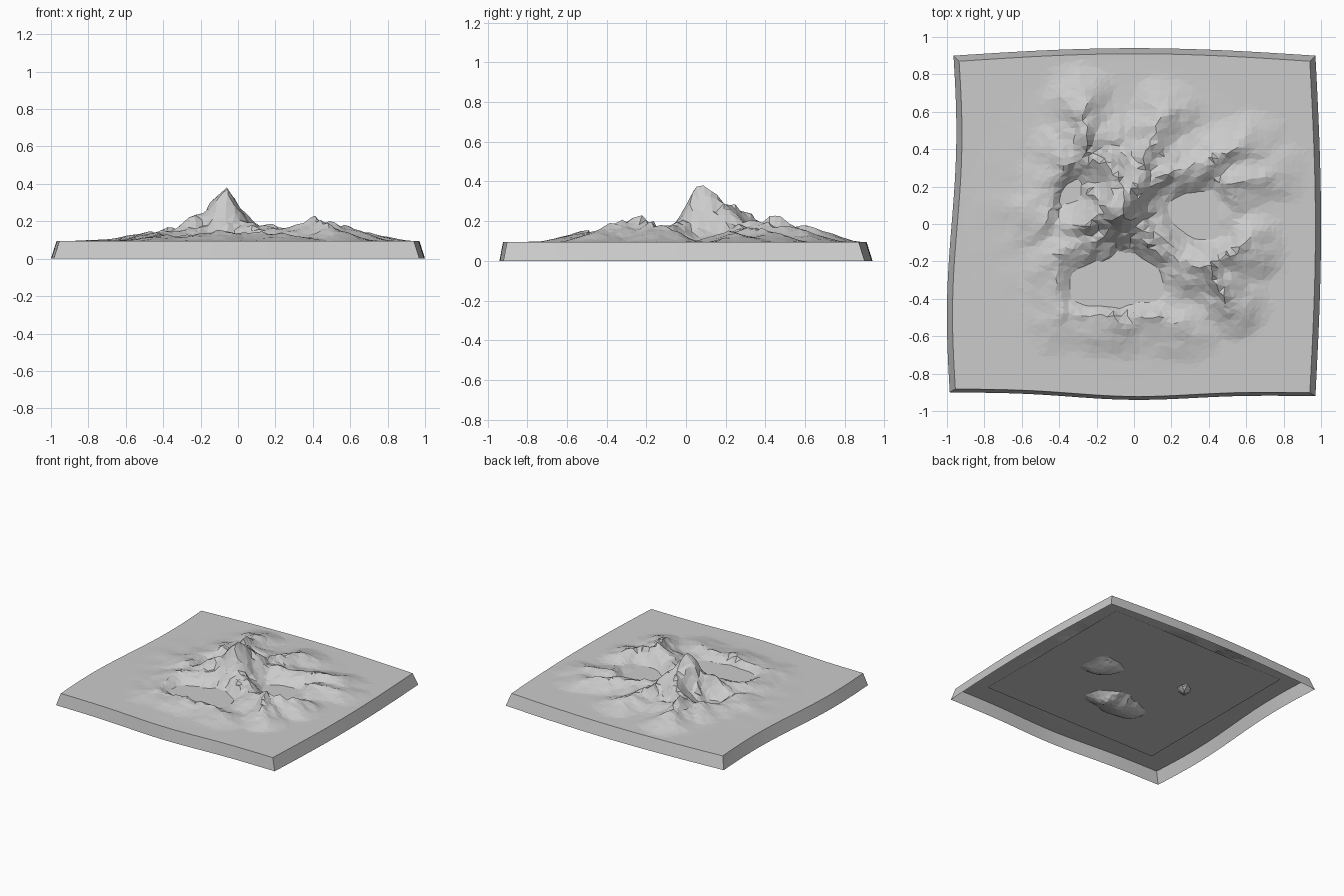
import bpy
import bmesh
import math
import random
from mathutils import Vector, noise

if "Cube" in bpy.data.objects:
    bpy.data.objects.remove(bpy.data.objects["Cube"], do_unlink=True)

random.seed(4)
CELLS = 56
BASE_Z = 0.095
HUNDREDTH = 0.01
CENTRE = Vector((-0.05, 0.02))

# One stone grey for everything
stone = bpy.data.materials.new("stone_grey")
stone.use_nodes = True
grey = (0.6, 0.6, 0.6, 1)
stone.diffuse_color = grey
stone.node_tree.nodes["Principled BSDF"].inputs["Base Color"].default_value = grey


def make_object(name, bm):
    mesh = bpy.data.meshes.new(name)
    bm.to_mesh(mesh)
    bm.free()
    mesh.materials.append(stone)
    obj = bpy.data.objects.new(name, mesh)
    bpy.context.collection.objects.link(obj)


def lerp(a, b, t):
    return a + (b - a) * t


def slab_point(u, v, inset):
    """Point on the slab, whose four sides are gently bowed or waved."""
    bow_u, bow_v = math.sin(math.pi * u), math.sin(math.pi * v)
    wave_v = math.sin(math.tau * v)
    left = lerp(-0.985, -0.965, v) - 0.02 * wave_v + inset
    right = 0.97 + 0.03 * bow_v - inset
    front = lerp(-0.9, -0.92, u) - 0.03 * bow_u ** 4 + inset * 0.6
    back = 0.9 + 0.04 * bow_u - inset
    return Vector((lerp(left, right, u), lerp(front, back, v)))


# Ridge crests in hundredths: x, y of the high end, x, y of the low end, height
ridges = {
    "summit": (-8, 8, -4, 20, 29),
    "summit_spur": (-12, 9, -24, 2, 18),
    "back_saddle": (-4, 20, -18, 36, 18),
    "back_peak": (-24, 40, -28, 62, 12),
    "back_ridge": (2, 26, 14, 55, 10),
    "back_left_ridge": (14, 25, 58, 40, 8),
    "left_ridge": (50, 20, 70, 26, 6),
    "saddle": (5, -2, 24, -20, 10),
    "left_peak": (41, -23, 48, -38, 12),
    "left_peak_spur": (40, -22, 26, -20, 11),
    "left_flank": (42, -22, 57, -12, 11),
    "front_arc": (-7, -50, -28, -47, 6),
    "front_spur": (0, -47, 26, -53, 5),
    "right_saddle": (-16, -4, -40, -17, 8),
    "right_arc": (-42, -17, -38, -48, 5),
    "back_right_arc": (-37, 36, -47, 2, 6),
}

# Hollows in hundredths: centre and radius
hollows = [(-16, -31, 16), (6, -28, 11), (-33, 14, 11), (-12, 40, 6), (31, 6, 13)]


def ridge_height(p, x1, y1, x2, y2, height):
    """Height of one ridge, steeper on the side that faces the centre."""
    start = Vector((x1, y1)) * HUNDREDTH
    span = Vector((x2, y2)) * HUNDREDTH - start
    t = min(1, max(0, (p - start).dot(span) / span.length_squared))
    foot = start + span * t
    d = (p - foot).length
    ring = (foot - CENTRE).length
    outward = ((p - CENTRE).length - ring) / max(d, HUNDREDTH)
    reach = (0.13 + 0.3 * height * HUNDREDTH) * (1 + min(0.6, ring) * outward)
    return height * HUNDREDTH * lerp(1, 0.7, t) * max(0, 1 - d / reach) ** 1.2


def terrain_height(p):
    # Warp the position so that crests wander
    cell = Vector((p.x, p.y, 0)) * 7
    q = p + 0.025 * noise.noise_vector(cell).xy
    h = max(ridge_height(q, *ridge) for ridge in ridges.values())
    # Radial gullies on the outer skirt
    out = p - CENTRE
    r = out.length
    spoke = out.normalized() * 4
    gully = noise.noise(Vector((spoke.x, spoke.y, r * 3)))
    h += 0.035 * max(0, 1 - r / 0.85) * max(0, 0.5 + gully)
    h *= 1 + 0.3 * noise.noise(cell * 2) * min(1, r * 5)
    # Hollows sink below the water, deeper where they are wider
    for x, y, radius in hollows:
        d = (p - Vector((x, y)) * HUNDREDTH).length / (radius * HUNDREDTH)
        h -= (0.04 + 0.2 * radius * HUNDREDTH) * math.exp(-d * d)
    return BASE_Z + max(h, -0.07)


# Terrain sheet: jittered, faceted grid
bm = bmesh.new()
grid = []
for j in range(CELLS + 1):
    row = []
    for i in range(CELLS + 1):
        p = slab_point(i / CELLS, j / CELLS, 0.03)
        z = BASE_Z
        if i not in (0, CELLS) and j not in (0, CELLS):
            p += Vector((random.uniform(-1, 1), random.uniform(-1, 1))) * HUNDREDTH
            z = terrain_height(p)
        row.append(bm.verts.new((p.x, p.y, z)))
    grid.append(row)
for near, far in zip(grid, grid[1:]):
    for i in range(CELLS):
        bm.faces.new((near[i], near[i + 1], far[i + 1], far[i]))
bmesh.ops.triangulate(bm, faces=bm.faces[:], quad_method='SHORT_EDGE')

# Sloping side walls, open underneath
steps = range(CELLS)
loop = ([(i, 0) for i in steps] + [(CELLS, j) for j in steps]
        + [(CELLS - i, CELLS) for i in steps] + [(0, CELLS - j) for j in steps])
rim = [grid[j][i] for i, j in loop]
foot = [bm.verts.new((*slab_point(i / CELLS, j / CELLS, 0), 0)) for i, j in loop]
for k in range(len(loop)):
    bm.faces.new((foot[k - 1], foot[k], rim[k], rim[k - 1]))
make_object("mountain_terrain", bm)

# Flat water sheet that fills the hollows
bm = bmesh.new()
bmesh.ops.create_grid(bm, x_segments=1, y_segments=1, size=1)
bmesh.ops.scale(bm, verts=bm.verts, vec=(0.78, 0.73, 1))
bmesh.ops.translate(bm, verts=bm.verts, vec=(0, 0, BASE_Z - 0.006))
make_object("water_sheet", bm)
